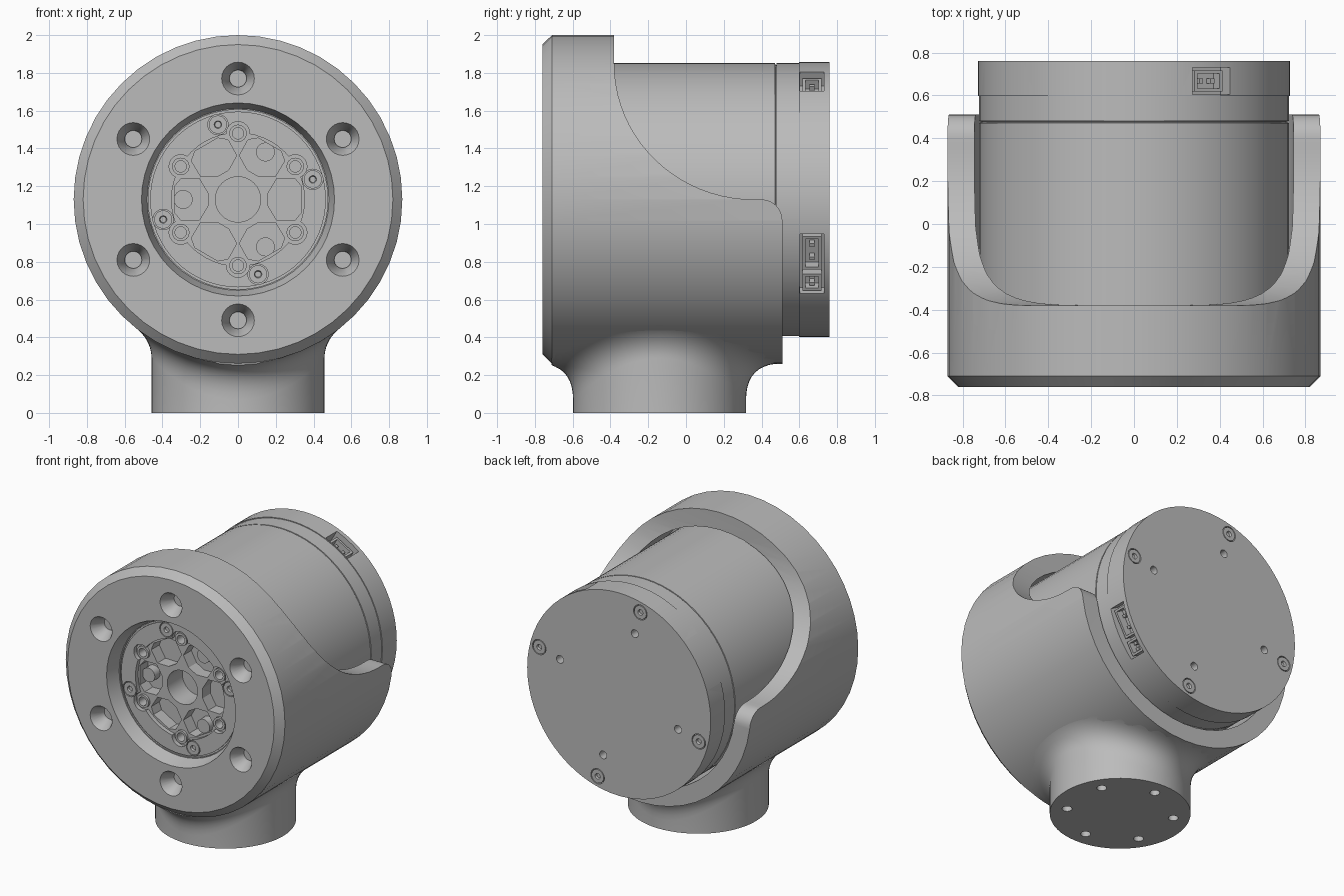
import bpy, bmesh, math
from math import cos, sin, pi, radians
from mathutils import Vector

if "Cube" in bpy.data.objects:
    bpy.data.objects.remove(bpy.data.objects["Cube"])

grey = bpy.data.materials.new("metal_grey")
grey.use_nodes = True
grey.diffuse_color = (0.5, 0.5, 0.5, 1)
grey.node_tree.nodes["Principled BSDF"].inputs["Base Color"].default_value = (0.5, 0.5, 0.5, 1)

AXIS = 1.13            # height of the main axis, which runs along y
BODY, MOTOR = 0.87, 0.722
FACE = -0.66           # front face of the motor
SIXTHS = [k * 60 for k in range(6)]
QUARTERS = [15 + k * 90 for k in range(4)]


def finish(name, bm):
    bmesh.ops.recalc_face_normals(bm, faces=bm.faces)
    mesh = bpy.data.meshes.new(name)
    bm.to_mesh(mesh)
    bm.free()
    mesh.materials.append(grey)
    obj = bpy.data.objects.new(name, mesh)
    bpy.context.collection.objects.link(obj)
    return obj


def bridge(bm, a, b):
    n = len(a)
    for i in range(n):
        bm.faces.new((a[i], a[(i + 1) % n], b[(i + 1) % n], b[i]))


def lathe(name, profile, centre=(0, 0), seg=24, closed=False):
    """Turn (radius, y) points round a line parallel to y; ends are capped."""
    bm = bmesh.new()
    rings = [[bm.verts.new((centre[0] + r * cos(2 * pi * i / seg), y,
                            AXIS + centre[1] + r * sin(2 * pi * i / seg)))
              for i in range(seg)] for r, y in profile]
    for a, b in zip(rings, rings[1:]):
        bridge(bm, a, b)
    if closed:
        bridge(bm, rings[-1], rings[0])
    else:
        bm.faces.new(rings[0])
        bm.faces.new(rings[-1])
    return finish(name, bm)


def prism(name, points, offset):
    bm = bmesh.new()
    a = [bm.verts.new(p) for p in points]
    b = [bm.verts.new(Vector(p) + Vector(offset)) for p in points]
    bm.faces.new(a)
    bm.faces.new(b)
    bridge(bm, a, b)
    return finish(name, bm)


def radial_box(name, angle, radius, y, size, shift=0.0):
    """Box whose sides are (radial, y, tangential), at an angle round the axis."""
    t = radians(angle)
    bm = bmesh.new()
    bmesh.ops.create_cube(bm, size=1)
    for v in bm.verts:
        u, w = radius + v.co.x * size[0], shift + v.co.z * size[2]
        v.co = (u * cos(t) - w * sin(t), y + v.co.y * size[1],
                AXIS + u * sin(t) + w * cos(t))
    return finish(name, bm)


def cut(obj, cutter):
    cutter.hide_render = True
    mod = obj.modifiers.new("cut", 'BOOLEAN')
    mod.operation, mod.solver, mod.object = 'DIFFERENCE', 'EXACT', cutter
    bpy.context.view_layer.objects.active = obj
    bpy.ops.object.modifier_apply(modifier=mod.name)
    bpy.data.objects.remove(cutter)


def polar(radius, angle):
    return radius * cos(radians(angle)), radius * sin(radians(angle))


# Housing: chamfered barrel with bore, front opening and countersunk holes
housing = lathe("housing", [(BODY - 0.05, -0.76), (BODY, -0.71), (BODY, 0.51)], seg=48)
cut(housing, lathe("bore", [(0.745, -0.655), (0.745, 0.6)], seg=48))
cut(housing, lathe("opening", [(0.514, -0.77), (0.48, -0.655), (0.48, -0.6)], seg=48))
for a in SIXTHS:
    cut(housing, lathe("countersink", [(0.092, -0.77), (0.045, -0.68), (0.045, -0.6)],
                       polar(0.64, a + 30)))

# Sweeping cutaway over the upper rear of the housing
sweep = [(-0.38, 2.2)]
sweep += [(0.36 - 0.74 * cos(t), 1.85 - 0.72 * sin(t)) for t in [pi / 40 * i for i in range(21)]]
sweep += [(0.4 + 0.11 * sin(t), 1.02 + 0.11 * cos(t)) for t in [pi / 16 * i for i in range(9)]]
sweep += [(0.7, 1.02), (0.7, 2.2)]
cut(housing, prism("cutaway", [(-1.1, y, z) for y, z in sweep], (2.2, 0, 0)))

# Foot: round column blended into the barrel
FOOT_R, FOOT_Y, SEG = 0.458, -0.14, 64


def under(x):
    return AXIS - math.sqrt(BODY ** 2 - x ** 2)


bm = bmesh.new()
rings = [[] for _ in range(13)]
for i in range(SEG):
    c, s = cos(2 * pi * i / SEG), sin(2 * pi * i / SEG)
    flare = 0.1 + 0.09 * s * s
    outer = FOOT_R + flare
    ends = [(FOOT_R, 0), (FOOT_R, under(FOOT_R * c) - flare),
            (FOOT_R, under(FOOT_R * c)), (outer, under(outer * c) + 0.002)]
    path = [ends[0]]
    for k in range(11):
        t = k / 10
        path.append(tuple((1 - t) ** 2 * p + 2 * t * (1 - t) * q + t * t * r
                          for p, q, r in zip(*ends[1:])))
    path.append((FOOT_R * 0.9, under(FOOT_R * 0.9 * c) + 0.06))
    for ring, (r, z) in zip(rings, path):
        ring.append(bm.verts.new((r * c, max(FOOT_Y + r * s, -0.712), z)))
for a, b in zip(rings, rings[1:]):
    bridge(bm, a, b)
bm.faces.new(rings[0])
tip = bm.verts.new((0, FOOT_Y, 0.32))
for i in range(SEG):
    bm.faces.new((rings[-1][i], rings[-1][(i + 1) % SEG], tip))
foot = finish("foot", bm)
for a in SIXTHS:
    x, y = polar(0.35, a + 30)
    circle = [polar(0.033, k * 22.5) for k in range(16)]
    cut(foot, prism("foot_hole", [(x + u, FOOT_Y + y + v, -0.05) for u, v in circle], (0, 0, 0.15)))

# Motor: turned body with seams, separate rear cover
motor = lathe("motor", [(0.465, FACE), (0.465, FACE + 0.01), (0.475, FACE + 0.01), (0.475, FACE),
                        (MOTOR, FACE), (MOTOR, 0.472), (0.712, 0.473), (0.712, 0.479),
                        (MOTOR, 0.48), (MOTOR, 0.6)], seg=64)
cover = lathe("rear_cover", [(0.728, 0.597), (0.728, 0.76)], seg=64)

# Lobed recess, spoke pockets and centre hole in the motor face
cut(motor, lathe("recess", [(0.352, FACE - 0.1), (0.352, FACE + 0.03)], seg=48))
for a in SIXTHS:
    cut(motor, lathe("lobe", [(0.062, FACE - 0.1), (0.062, FACE + 0.03)], polar(0.35, a + 30)))
half = [(0.16, 0.035), (0.205, 0.11), (0.3, 0.112), (0.335, 0.07)]
outline = half + [(u, -v) for u, v in reversed(half)]
for a in SIXTHS:
    c, s = polar(1, a)
    cut(motor, prism("pocket", [(u * c - v * s, FACE - 0.1, AXIS + u * s + v * c)
                                for u, v in outline], (0, 0.22, 0)))
    cut(motor, lathe("thread", [(0.03, FACE - 0.1), (0.03, FACE + 0.09)], polar(0.35, a + 30)))
    lathe("bolt_collar", [(0.03, FACE + 0.035), (0.03, FACE + 0.012), (0.046, FACE + 0.012),
                          (0.046, FACE + 0.035)], polar(0.35, a + 30), closed=True)
cut(motor, lathe("centre_hole", [(0.12, FACE - 0.1), (0.12, FACE + 0.2)], seg=32))
for a in (60, 180, 300):
    lathe("pocket_post", [(0.05, FACE + 0.13), (0.05, FACE + 0.06)], polar(0.29, a))


def screw(host, y, inward, centre):
    cut(host, lathe("screw_seat", [(0.054, y - inward * 0.05), (0.054, y + inward * 0.02)], centre))
    lathe("screw", [(0.048, y + inward * 0.025), (0.048, y), (0.02, y),
                    (0.016, y + inward * 0.015)], centre)


# Screws on both faces and threaded holes at the back
for a in QUARTERS:
    screw(motor, FACE, 1, polar(0.41, a))
    screw(cover, 0.76, -1, polar(0.655, a))
    cut(cover, lathe("rear_hole", [(0.028, 0.68), (0.028, 0.8)], polar(0.485, a)))

# Cable sockets: angle round the axis, then (offset, width) of each plug
for angle, width, plugs in ((60, 0.2, [(0, 0.15)]),
                            (-29, 0.36, [(0.06, 0.2), (-0.115, 0.1)]),
                            (149, 0.36, [(0.06, 0.2), (-0.115, 0.1)])):
    cut(cover, radial_box("socket_recess", angle, 0.72, 0.667, (0.17, 0.125, width)))
    for shift, w in plugs:
        plug = radial_box("plug_socket", angle, 0.655, 0.667, (0.08, 0.1, w), shift)
        cut(plug, radial_box("plug_opening", angle, 0.69, 0.667, (0.1, 0.07, w - 0.03), shift))
        for k in (-1, 1):
            radial_box("contact_pin", angle, 0.655, 0.667, (0.05, 0.025, 0.02), shift + k * w / 5)

# Smooth round surfaces, keep the machined edges sharp
bpy.ops.object.select_all(action='DESELECT')
for obj in bpy.context.collection.objects:
    if obj.type == 'MESH' and grey.name in obj.data.materials:
        obj.select_set(True)
        bpy.context.view_layer.objects.active = obj
bpy.ops.object.shade_smooth_by_angle(angle=radians(30))
